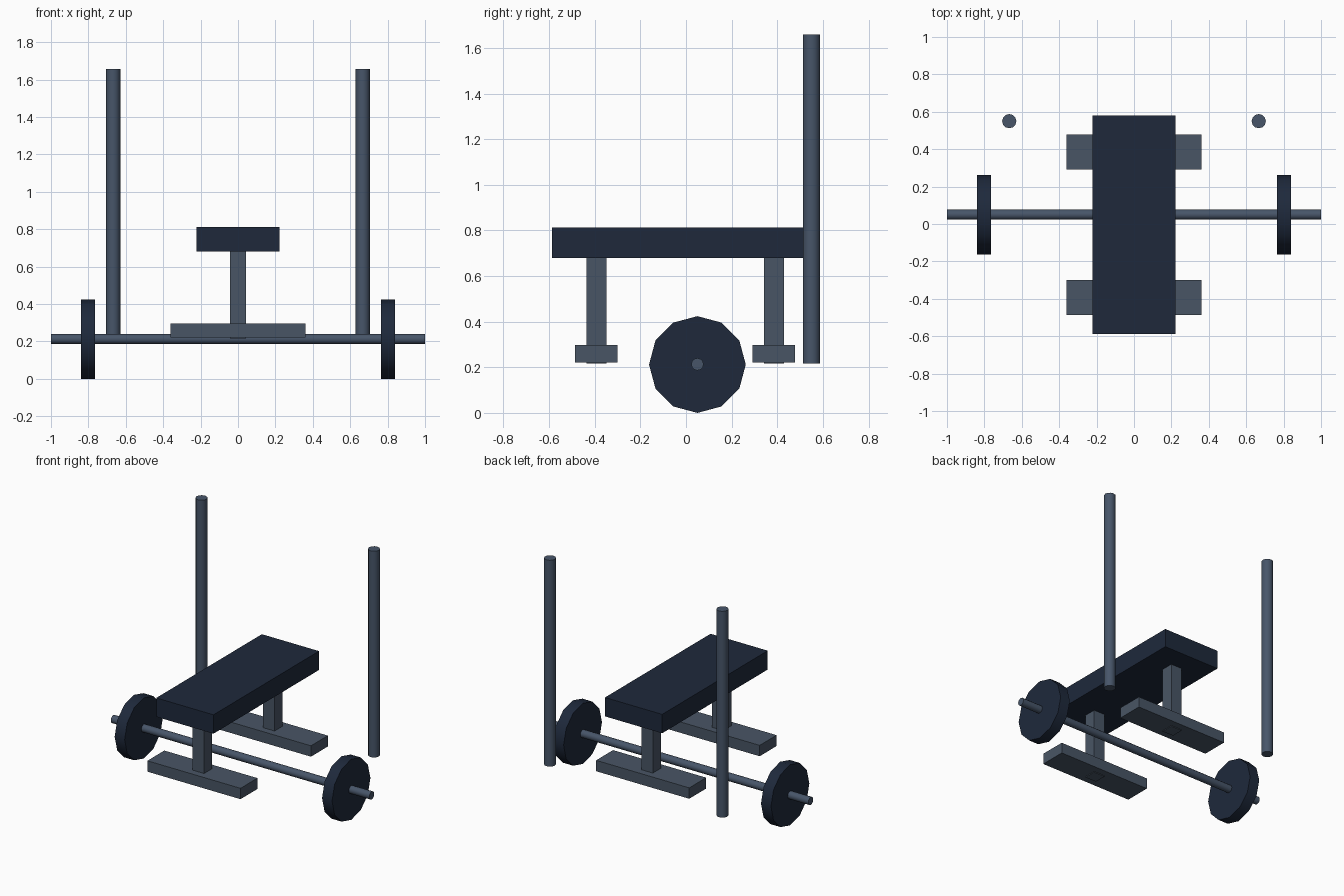
import bpy
import math

if "Cube" in bpy.data.objects:
    bpy.data.objects.remove(bpy.data.objects["Cube"])


def material(name, rgb):
    m = bpy.data.materials.new(name)
    m.diffuse_color = (*rgb, 1)
    m.use_nodes = True
    m.node_tree.nodes["Principled BSDF"].inputs["Base Color"].default_value = m.diffuse_color
    return m


dark = material("dark_slate", (0.013, 0.022, 0.044))
steel = material("steel_slate", (0.063, 0.091, 0.141))
frame = material("frame_grey", (0.066, 0.091, 0.13))


def box(name, centre, size, mat):
    bpy.ops.mesh.primitive_cube_add(size=1, location=centre)
    o = bpy.context.object
    o.name = name
    o.scale = size
    bpy.ops.object.transform_apply(location=False, rotation=False, scale=True)
    o.data.materials.append(mat)


def cylinder(name, centre, radius, length, mat, along_x=False):
    rot = (0, math.pi / 2, 0) if along_x else (0, 0, 0)
    bpy.ops.mesh.primitive_cylinder_add(vertices=12, radius=radius, depth=length,
                                        location=centre, rotation=rot)
    o = bpy.context.object
    o.name = name
    o.data.materials.append(mat)
    bpy.ops.object.shade_smooth_by_angle(angle=math.radians(40))


# Padded bench top
bench_y = -0.004
box("bench_pad", (0, bench_y, 0.746), (0.442, 1.166, 0.132), dark)

# Legs and cross feet
for end, s in (("front", -1), ("rear", 1)):
    y = bench_y + s * 0.389
    box(end + "_leg", (0, y, 0.453), (0.088, 0.088, 0.474), frame)
    box(end + "_foot", (0, y, 0.259), (0.72, 0.187, 0.076), frame)

# Uprights and weight plates, one per side
for side, s in (("left", -1), ("right", 1)):
    cylinder(side + "_upright", (s * 0.667, 0.55, 0.937), 0.038, 1.442, steel)
    cylinder(side + "_plate", (s * 0.802, 0.05, 0.212), 0.212, 0.077, dark, True)

# Barbell
cylinder("barbell_bar", (0, 0.05, 0.213), 0.027, 2.0, steel, True)
